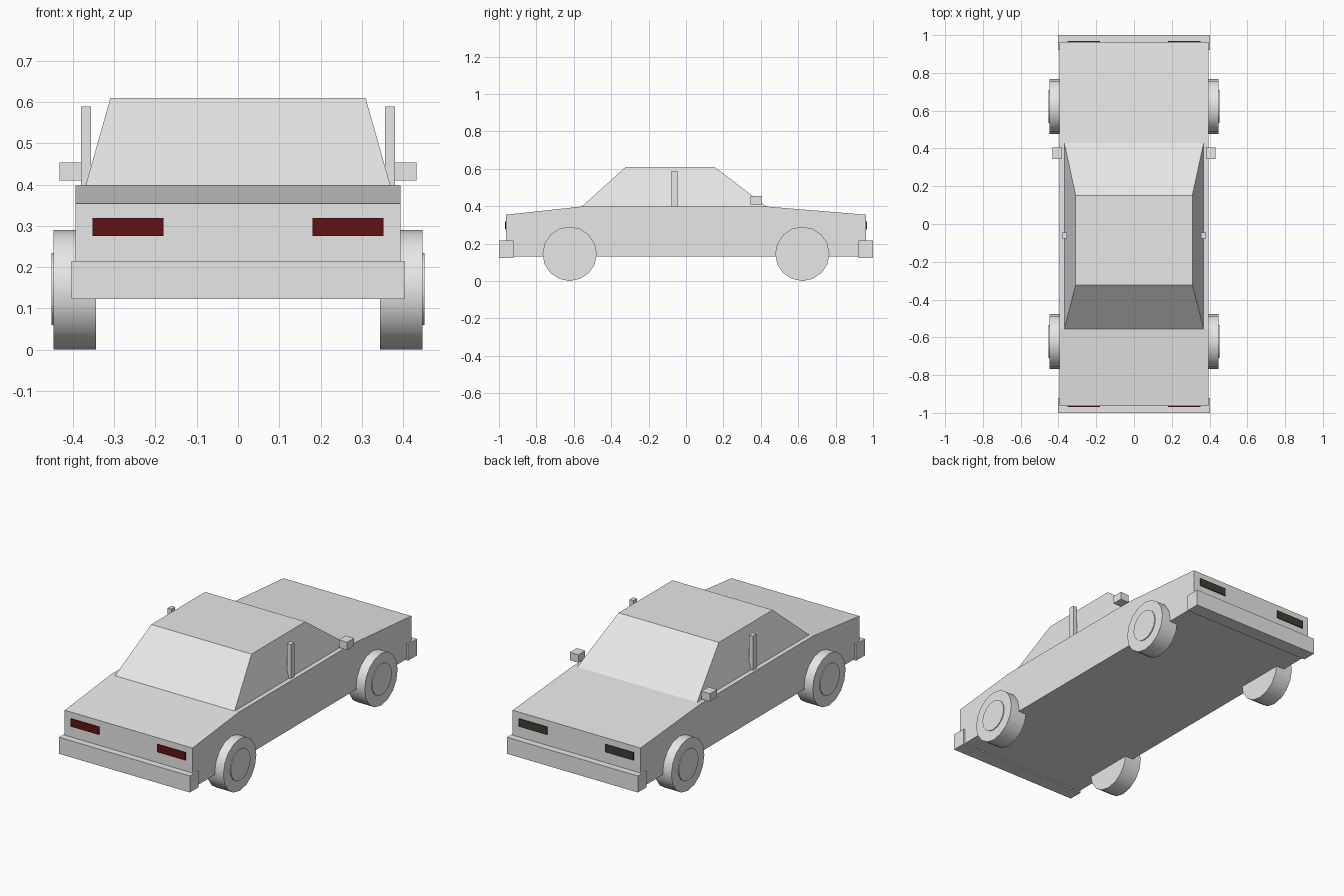
import bpy
import bmesh
import math

cube = bpy.data.objects.get("Cube")
if cube:
    bpy.data.objects.remove(cube, do_unlink=True)


def material(name, colour):
    mat = bpy.data.materials.new(name)
    mat.use_nodes = True
    mat.diffuse_color = (*colour, 1)
    mat.node_tree.nodes["Principled BSDF"].inputs["Base Color"].default_value = (*colour, 1)
    return mat


GREY = material("light_grey", (0.8, 0.8, 0.8))
RED = material("dark_red", (0.12, 0.006, 0.007))
OLIVE = material("dark_olive", (0.05, 0.05, 0.033))


def finish(name, bm, mat):
    bmesh.ops.recalc_face_normals(bm, faces=bm.faces)
    mesh = bpy.data.meshes.new(name)
    bm.to_mesh(mesh)
    bm.free()
    mesh.materials.append(mat)
    obj = bpy.data.objects.new(name, mesh)
    bpy.context.collection.objects.link(obj)
    return obj


def box(name, x, y, z, mat=GREY):
    """Box from (min, max) ranges on each axis."""
    bm = bmesh.new()
    bmesh.ops.create_cube(bm, size=1)
    for v in bm.verts:
        v.co = [r[0] if c < 0 else r[1] for c, r in zip(v.co, (x, y, z))]
    return finish(name, bm, mat)


def side_profile(name, points):
    """Extrude (y, z, half width) points across the car."""
    bm = bmesh.new()
    left = [bm.verts.new((w, y, z)) for y, z, w in points]
    right = [bm.verts.new((-w, y, z)) for y, z, w in points]
    bm.faces.new(left)
    bm.faces.new(right[::-1])
    n = len(points)
    for i in range(n):
        j = (i + 1) % n
        bm.faces.new((left[i], right[i], right[j], left[j]))
    return finish(name, bm, GREY)


def disc(name, x, y, z, radius):
    """Wheel-like cylinder along x between two x values."""
    bpy.ops.mesh.primitive_cylinder_add(
        vertices=16, radius=radius, depth=abs(x[1] - x[0]),
        location=(sum(x) / 2, y, z), rotation=(0, math.pi / 2, 0))
    obj = bpy.context.object
    obj.name = name
    obj.data.materials.append(GREY)
    bpy.ops.object.shade_smooth_by_angle(angle=math.radians(40))


# Body and cabin
W = 0.394
side_profile("body", [(-0.963, 0.13, W), (0.963, 0.13, W), (0.963, 0.354, W),
                      (0.43, 0.398, W), (-0.557, 0.398, W), (-0.963, 0.354, W)])
side_profile("cabin", [(-0.557, 0.398, 0.369), (0.43, 0.398, 0.369),
                       (0.152, 0.61, 0.309), (-0.322, 0.61, 0.309)])

# Bumpers
box("front_bumper", (-0.403, 0.403), (-1, -0.922), (0.123, 0.215))
box("rear_bumper", (-0.403, 0.403), (0.922, 1), (0.123, 0.215))

for side, s in (("left", 1), ("right", -1)):
    def span(a, b):
        return sorted((s * a, s * b))

    # Lights
    box(f"front_light_{side}", span(0.18, 0.353), (-0.969, -0.961), (0.276, 0.319), RED)
    box(f"rear_light_{side}", span(0.18, 0.353), (0.961, 0.969), (0.276, 0.319), OLIVE)

    # Door pillar and wing mirror
    box(f"pillar_{side}", span(0.356, 0.38), (-0.078, -0.046), (0.395, 0.589))
    box(f"mirror_{side}", span(0.38, 0.432), (0.345, 0.406), (0.41, 0.454))

    # Wheels and hubs
    for end, y in (("front", -0.622), ("rear", 0.622)):
        disc(f"{end}_wheel_{side}", span(0.344, 0.447), y, 0.145, 0.145)
        disc(f"{end}_hub_{side}", span(0.44, 0.452), y, 0.147, 0.087)
